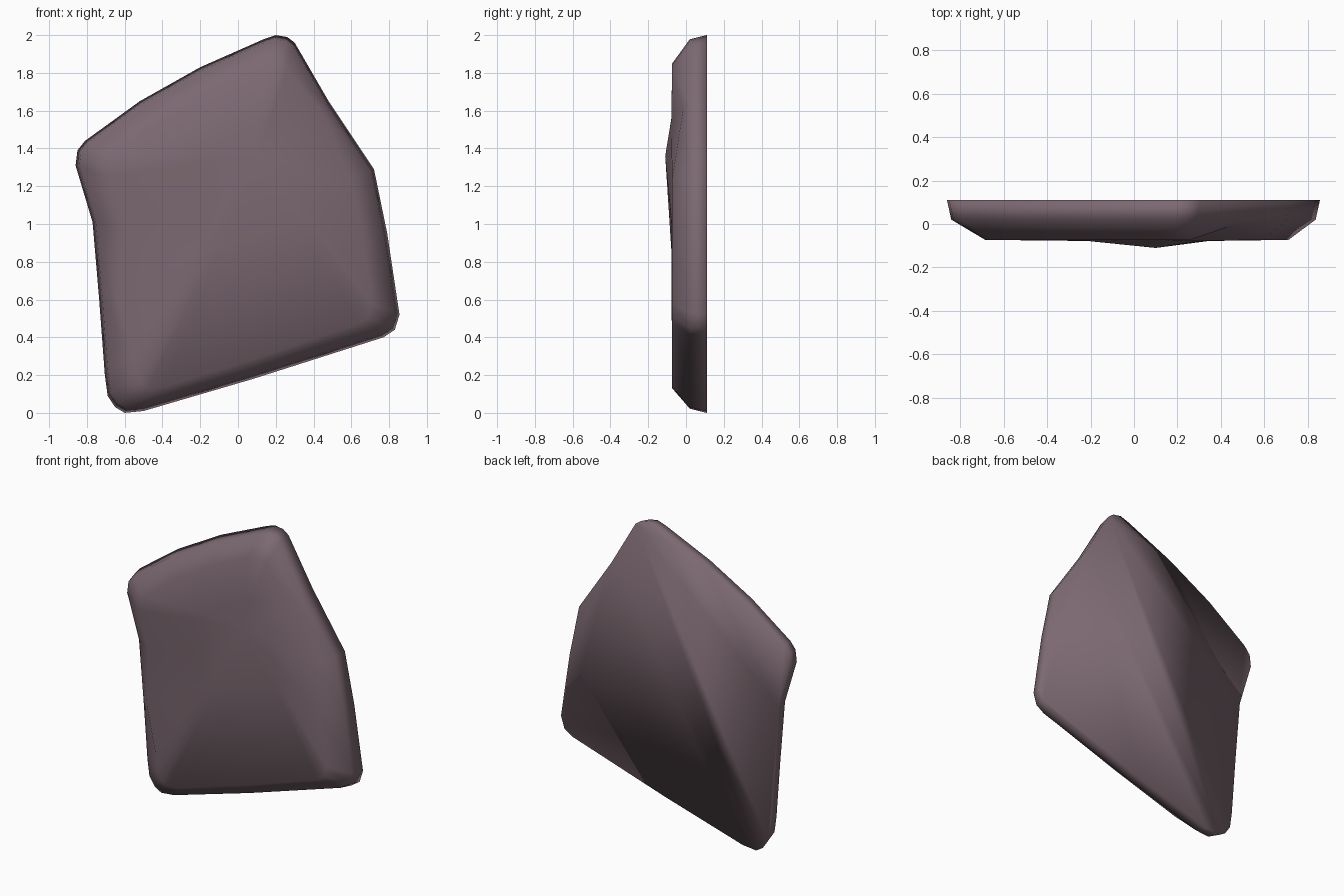
import bpy, bmesh

if "Cube" in bpy.data.objects:
    bpy.data.objects.remove(bpy.data.objects["Cube"])

# Outline of the stone slab at its back plane (x, z), counter-clockwise from the front
outline = [(-0.6, 0), (-0.5, 0.01), (0.08, 0.18), (0.77, 0.40), (0.83, 0.44),
           (0.855, 0.52), (0.79, 0.95), (0.72, 1.29), (0.48, 1.65), (0.30, 1.96),
           (0.26, 1.99), (0.20, 2.0), (0.14, 1.98), (-0.20, 1.83), (-0.52, 1.65),
           (-0.81, 1.44), (-0.85, 1.39), (-0.86, 1.31), (-0.77, 1.01),
           (-0.735, 0.60), (-0.705, 0.20), (-0.69, 0.09), (-0.65, 0.03)]
n = len(outline)
bump = (0.10, -0.11, 1.36)

# Rings: back edge, side break, front bevel edge
back = [(x, 0.11, z) for x, z in outline]
side = [(x * 0.977, 0.02, 0.022 + z * 0.978) for x, z in outline]
front = [(0.015 + x * 0.813, -0.073, 0.13 + z * 0.86) for x, z in outline]

# Chipped spots on the right and left edges
front[8] = (0.43, -0.015, 1.61)
front[19] = (-0.64, -0.055, 0.62)

# Small ring around the raised spot on the front face
inner = [(bump[0] + (x - bump[0]) * 0.4, -0.078, bump[2] + (z - bump[2]) * 0.4)
         for x, y, z in front]

bm = bmesh.new()
rings = [[bm.verts.new(p) for p in ring] for ring in (back, side, front, inner)]
for a, b in zip(rings, rings[1:]):
    for i in range(n):
        j = (i + 1) % n
        bm.faces.new((a[i], a[j], b[j], b[i]))

# Raised front point
peak = bm.verts.new(bump)
for i in range(n):
    bm.faces.new((rings[3][i], rings[3][(i + 1) % n], peak))

# Flat back, split along its diagonal
bm.faces.new(rings[0][:9])
bm.faces.new(rings[0][8:] + rings[0][:1])

bmesh.ops.recalc_face_normals(bm, faces=bm.faces[:])
for f in bm.faces:
    f.smooth = True
mesh = bpy.data.meshes.new("stone_slab")
bm.to_mesh(mesh)
bm.free()
slab = bpy.data.objects.new("stone_slab", mesh)
bpy.context.collection.objects.link(slab)

# Stone colour
mat = bpy.data.materials.new("stone")
mat.diffuse_color = (0.2, 0.14, 0.165, 1)
mat.use_nodes = True
mat.node_tree.nodes["Principled BSDF"].inputs["Base Color"].default_value = mat.diffuse_color
mesh.materials.append(mat)
